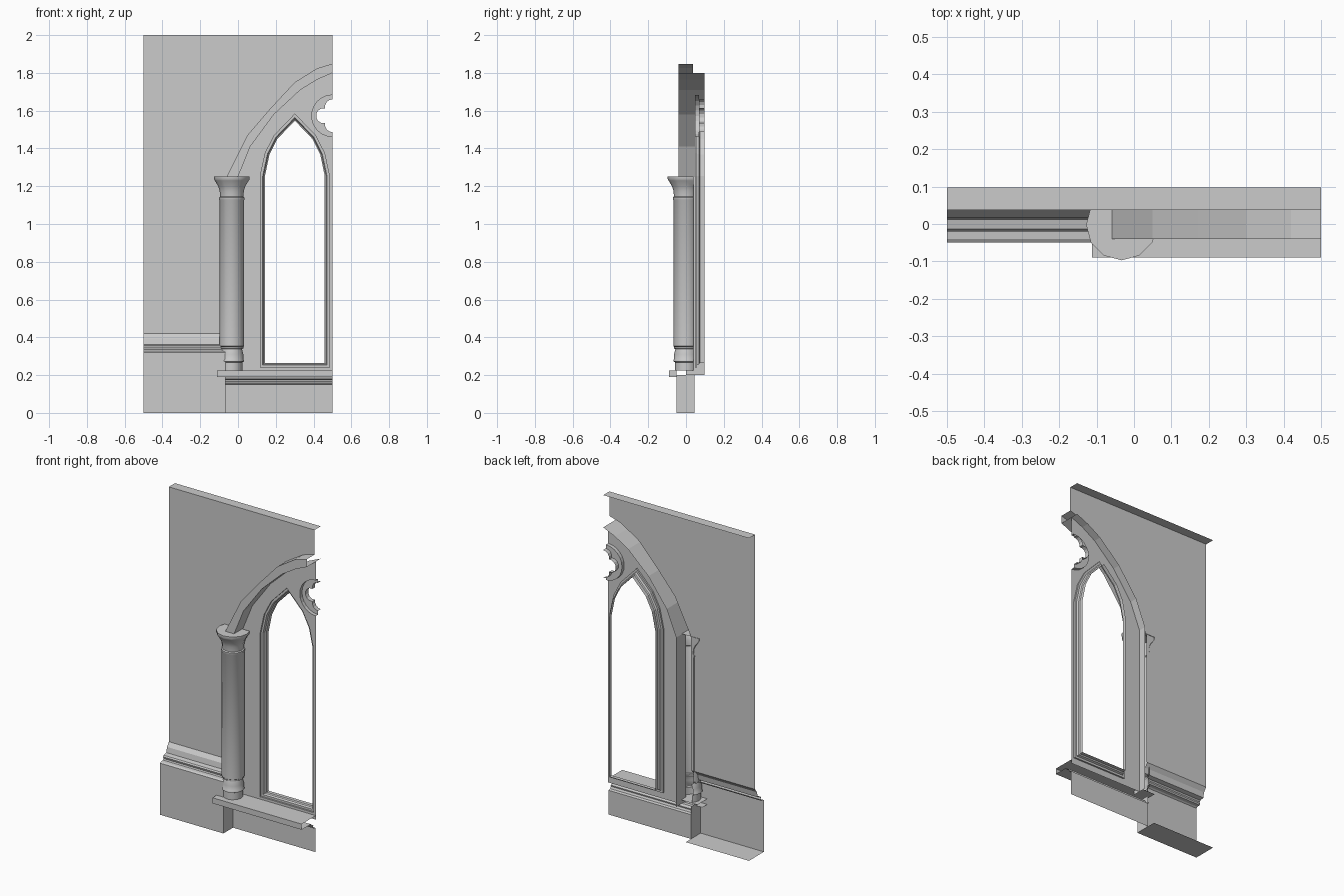
import bpy, bmesh
from math import sin, cos, radians, pi
from mathutils import Vector

if "Cube" in bpy.data.objects:
    bpy.data.objects.remove(bpy.data.objects["Cube"])

BACK, WALL, PANEL, BASE = 0.097, 0.037, 0.048, -0.049


def add(name, bm, smooth=False):
    bmesh.ops.remove_doubles(bm, verts=bm.verts, dist=1e-5)
    me = bpy.data.meshes.new(name)
    bm.to_mesh(me)
    bm.free()
    ob = bpy.data.objects.new(name, me)
    bpy.context.collection.objects.link(ob)
    if smooth:
        bpy.context.view_layer.objects.active = ob
        ob.select_set(True)
        bpy.ops.object.shade_smooth_by_angle(angle=radians(40))
        ob.select_set(False)
    return ob


def loft(name, rings, closed=False, smooth=False):
    """Skin a list of equally long point rows."""
    bm = bmesh.new()
    rows = [[bm.verts.new(p) for p in r] for r in rings]
    n = len(rows[0])
    for a, b in zip(rows, rows[1:]):
        for i in range(n if closed else n - 1):
            j = (i + 1) % n
            bm.faces.new((a[i], a[j], b[j], b[i]))
    return add(name, bm, smooth)


def strip(name, yz, x0, x1):
    """Sweep a (y, z) profile along x."""
    return loft(name, [[(x0, y, z) for y, z in yz], [(x1, y, z) for y, z in yz]])


def plate(name, y, outline, *holes):
    """Flat sheet facing the front, with holes."""
    bm = bmesh.new()
    edges = []
    for loop in (outline,) + holes:
        vs = [bm.verts.new((x, y, z)) for x, z in loop]
        edges += [bm.edges.new((vs[i - 1], vs[i])) for i in range(len(vs))]
    bmesh.ops.triangle_fill(bm, edges=edges, use_beauty=True, normal=(0, -1, 0))
    bmesh.ops.dissolve_limit(bm, angle_limit=0.01, verts=bm.verts, edges=bm.edges)
    return add(name, bm)


def at(points, y):
    return [(x, y, z) for x, z in points]


def arc(cx, cz, r, a0, a1, n):
    return [(cx + r * cos(radians(a0 + (a1 - a0) * i / n)),
             cz + r * sin(radians(a0 + (a1 - a0) * i / n))) for i in range(n + 1)]


# Curves of the big half arch
outer = [(-0.06, 1.25), (0.05, 1.47), (0.17, 1.61), (0.30, 1.75), (0.42, 1.825), (0.5, 1.848)]
inner = [(0.0, 1.25), (0.065, 1.41), (0.19, 1.58), (0.33, 1.71), (0.42, 1.765), (0.5, 1.80)]

# Upper wall and its top return
plate("upper_wall", WALL, [(-0.5, 0.42), (-0.06, 0.42)] + outer + [(0.5, 2), (-0.5, 2)])
strip("wall_top", [(WALL, 2), (BACK, 2)], -0.5, 0.5)

# Plinth with stepped moulding, underside and side return
strip("plinth", [(WALL, 0.42), (0.018, 0.395), (0.012, 0.362), (-0.014, 0.356),
                 (-0.02, 0.348), (-0.016, 0.336), (-0.02, 0.328), (-0.04, 0.326),
                 (BASE, 0.32), (BASE, 0), (BACK, 0)], -0.5, -0.066)
loft("plinth_return", [[(-0.066, BASE, 0), (-0.066, BASE, 0.2)],
                       [(-0.066, 0.045, 0), (-0.066, 0.045, 0.2)]])

# Panel under the window, with moulding
strip("apron", [(0.045, 0), (0.045, 0.15), (0.028, 0.154), (0.022, 0.166),
                (0.024, 0.174), (0.004, 0.18), (0.0, 0.19)], -0.066, 0.5)

# Sill slab with left end
strip("sill", [(PANEL, 0.225), (-0.09, 0.225), (-0.09, 0.19), (0.0, 0.19)], -0.112, 0.5)
plate_end = [[(-0.112, -0.09, 0.19), (-0.112, -0.09, 0.225)],
             [(-0.112, BASE, 0.19), (-0.112, BASE, 0.225)]]
loft("sill_end", plate_end)

# Projecting arch: outer side, front face, deep inner reveal
loft("arch", [at(outer, WALL), at(outer, -0.04), at(inner, -0.04), at(inner, BACK)])
loft("jamb", [[(0, 0.0, 0.2), (0, 0.0, 1.25)], [(0, BACK, 0.2), (0, BACK, 1.25)]])


# Lancet opening outlines, inset by d
def lancet(d):
    side = [(0.183, 0.24), (0.183, 1.255), (0.156, 1.377), (0.108, 1.47)]
    k = 1 - d / 0.183
    half = [(x * k, z + (d if i == 0 else -d * 0.4 * max(0, i - 1))) for i, (x, z) in enumerate(side)]
    return ([(0.301 + x, z) for x, z in half] + [(0.301, 1.582 - d * 1.4)]
            + [(0.301 - x, z) for x, z in reversed(half)])


# Tracery panel: half round notch at the right edge and the lancet hole
CZ, R = 1.573, 0.11
notch = arc(0.5, CZ, R, 90, 270, 12)
plate("tracery_panel", PANEL, [(0, 0.2), (0, 1.25)] + inner[1:] + notch + [(0.5, 0.2)], lancet(0))
loft("window_frame", [at(lancet(0), PANEL), at(lancet(0), 0.058), at(lancet(0.013), 0.058),
                      at(lancet(0.018), 0.07), at(lancet(0.025), 0.074),
                      at(lancet(0.025), BACK)], closed=True)

# Half quatrefoil set back in the round
d, r = 0.047, 0.04
foil = (arc(0.5, CZ + d, r, 90, 192, 4) + arc(0.5 - d, CZ, r, 78, 282, 7)[1:]
        + arc(0.5, CZ - d, r, 168, 270, 4)[1:])
loft("roundel_rim", [at(notch, PANEL), at(notch, 0.07)])
plate("roundel_plate", 0.07, notch + foil[::-1])
loft("foil_reveal", [at(foil, 0.07), at(foil, BACK)])

# Column: lathed profile, trimmed at the wall behind
profile = [(0, 0.225), (0.056, 0.225), (0.056, 0.268), (0.064, 0.272), (0.064, 0.28),
           (0.061, 0.284), (0.061, 0.31), (0.054, 0.338), (0.061, 0.341), (0.061, 0.35),
           (0.065, 0.353), (0.065, 1.125), (0.068, 1.13), (0.068, 1.14), (0.062, 1.145),
           (0.064, 1.175), (0.072, 1.2), (0.09, 1.23), (0.095, 1.238), (0.095, 1.252), (0, 1.252)]
N = 12
bm = bmesh.new()
rows = [[bm.verts.new((-0.033 + q * cos(2 * pi * i / N), -0.002 + q * sin(2 * pi * i / N), z))
         for i in range(N)] for q, z in profile[1:-1]]
for a, b in zip(rows, rows[1:]):
    for i in range(N):
        j = (i + 1) % N
        bm.faces.new((a[i], a[j], b[j], b[i]))
bm.faces.new(rows[-1])
bmesh.ops.bisect_plane(bm, geom=bm.verts[:] + bm.edges[:] + bm.faces[:], dist=1e-5,
                       plane_co=Vector((0, 0.04, 0)), plane_no=Vector((0, 1, 0)), clear_outer=True)
add("column", bm, smooth=True)
